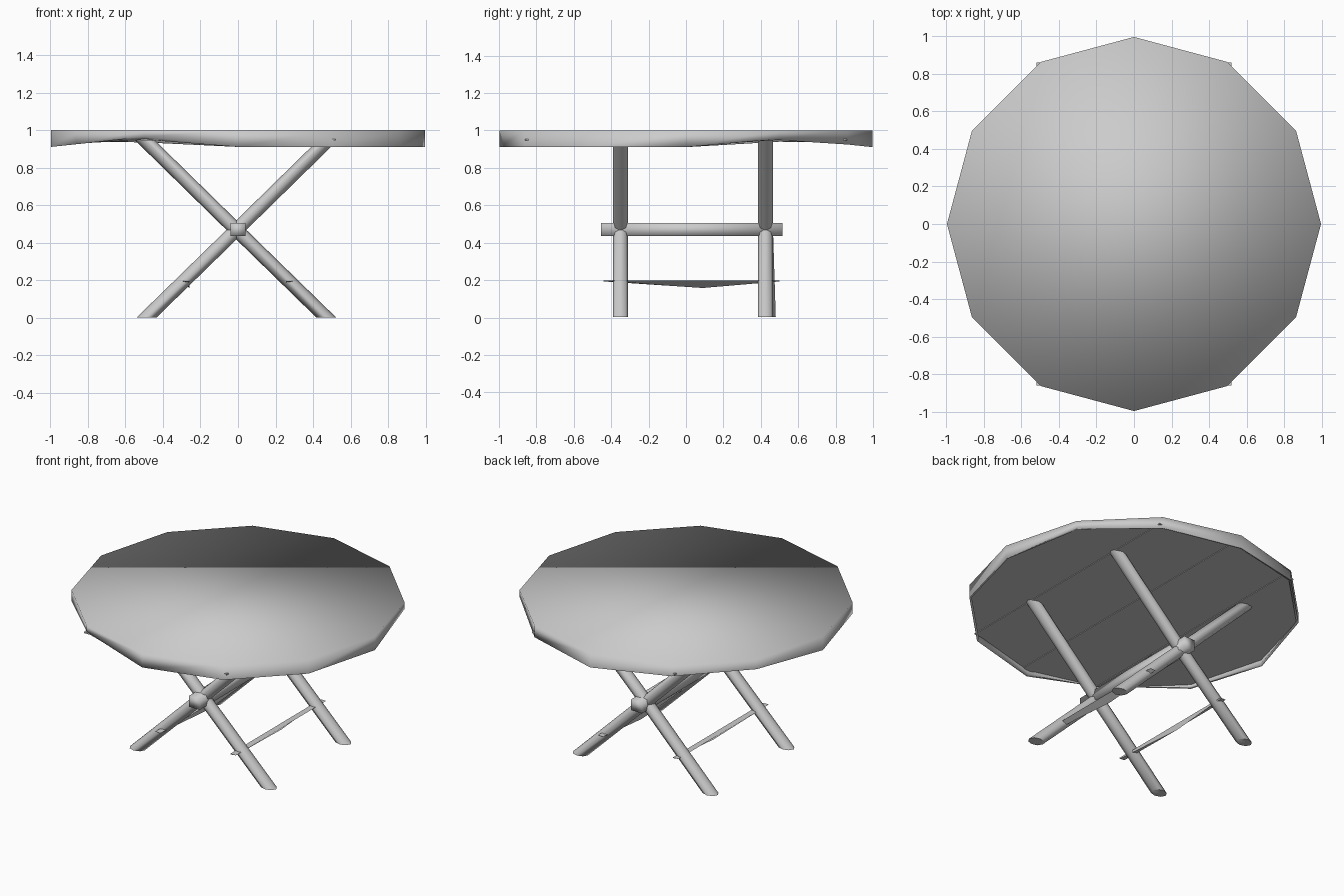
import bpy, bmesh, math
from math import radians, cos, sin

cube = bpy.data.objects.get("Cube")
if cube:
    bpy.data.objects.remove(cube, do_unlink=True)

grey = bpy.data.materials.new("plain_grey")
grey.use_nodes = True
colour = (0.6, 0.6, 0.6, 1)
grey.diffuse_color = colour
grey.node_tree.nodes["Principled BSDF"].inputs["Base Color"].default_value = colour


def loft(name, rings, angle=50):
    """Skin a list of equal rings of points and cap both ends."""
    bm = bmesh.new()
    loops = [[bm.verts.new(p) for p in ring] for ring in rings]
    n = len(loops[0])
    for a, b in zip(loops, loops[1:]):
        for i in range(n):
            j = (i + 1) % n
            bm.faces.new((a[i], a[j], b[j], b[i]))
    bm.faces.new(loops[0][::-1])
    bm.faces.new(loops[-1])
    bmesh.ops.recalc_face_normals(bm, faces=bm.faces)
    mesh = bpy.data.meshes.new(name)
    bm.to_mesh(mesh)
    bm.free()
    mesh.materials.append(grey)
    obj = bpy.data.objects.new(name, mesh)
    bpy.context.collection.objects.link(obj)
    bpy.ops.object.select_all(action="DESELECT")
    obj.select_set(True)
    bpy.context.view_layer.objects.active = obj
    bpy.ops.object.shade_smooth_by_angle(angle=radians(angle))


# Twelve-sided top with a thin hanging skirt, worn away at a few corners
UNDER = 0.95
worn = {30: 0.955, 60: 0.925, 120: 0.935, 150: 0.94, 210: 0.925, 240: 0.965}


def skirt(a):
    return worn.get(a, 0.911)


def rim(radius, height):
    return [(radius * cos(radians(a)), radius * sin(radians(a)), height(a))
            for a in range(0, 360, 30)]


loft("table_top", [
    rim(0.99, lambda a: UNDER),
    rim(0.983, lambda a: min(skirt(a) + 0.004, UNDER - 0.001)),
    rim(0.997, skirt),
    rim(0.997, lambda a: 1.0)], 100)


def box_ring(x, y, z, half_x, half_z):
    return [(x + i * half_x, y, z + k * half_z)
            for i, k in ((-1, -1), (1, -1), (1, 1), (-1, 1))]


# Shallow slats under the top
for name, x, reach in (("right_slat", -0.48, 0.86), ("middle_slat", 0, 0.985),
                       ("left_slat", 0.48, 0.86)):
    loft(name, [box_ring(x, y, UNDER, 0.04, 0.004) for y in (-reach, reach)])


# Crossed round legs, cut level at the floor and under the top
def leg(name, x0, x1, y, flare=0.0):
    def ring(x, z, shift):
        return [(x + 0.053 * cos(t), y + shift + 0.04 * sin(t), z)
                for t in (radians(45 * i) for i in range(8))]
    loft(name, [ring(x0, 0.002, flare), ring((x0 + x1) / 2, UNDER / 2, 0),
                ring(x1, UNDER, 0)])


for side, y in (("front", -0.35), ("back", 0.425)):
    leg(side + "_leg_rising_left", -0.487, 0.483, y, 0.015 if side == "back" else 0)
    leg(side + "_leg_rising_right", 0.47, -0.5, y)

# Square pivot bar through both crossings
loft("pivot_bar", [box_ring(0, y, 0.47, 0.04, 0.035) for y in (-0.455, 0.515)], 100)

# Thin stretchers that sag in the middle
for name, x in (("right_stretcher", -0.275), ("left_stretcher", 0.272)):
    s = 1 if x > 0 else -1
    loft(name, [
        [(x - s * 0.02, y, 0.197), (x + s * 0.02, y, 0.197), (x - s * 0.015, y, z)]
        for y, z in ((-0.44, 0.193), (0.09, 0.158), (0.5, 0.193))], 30)
